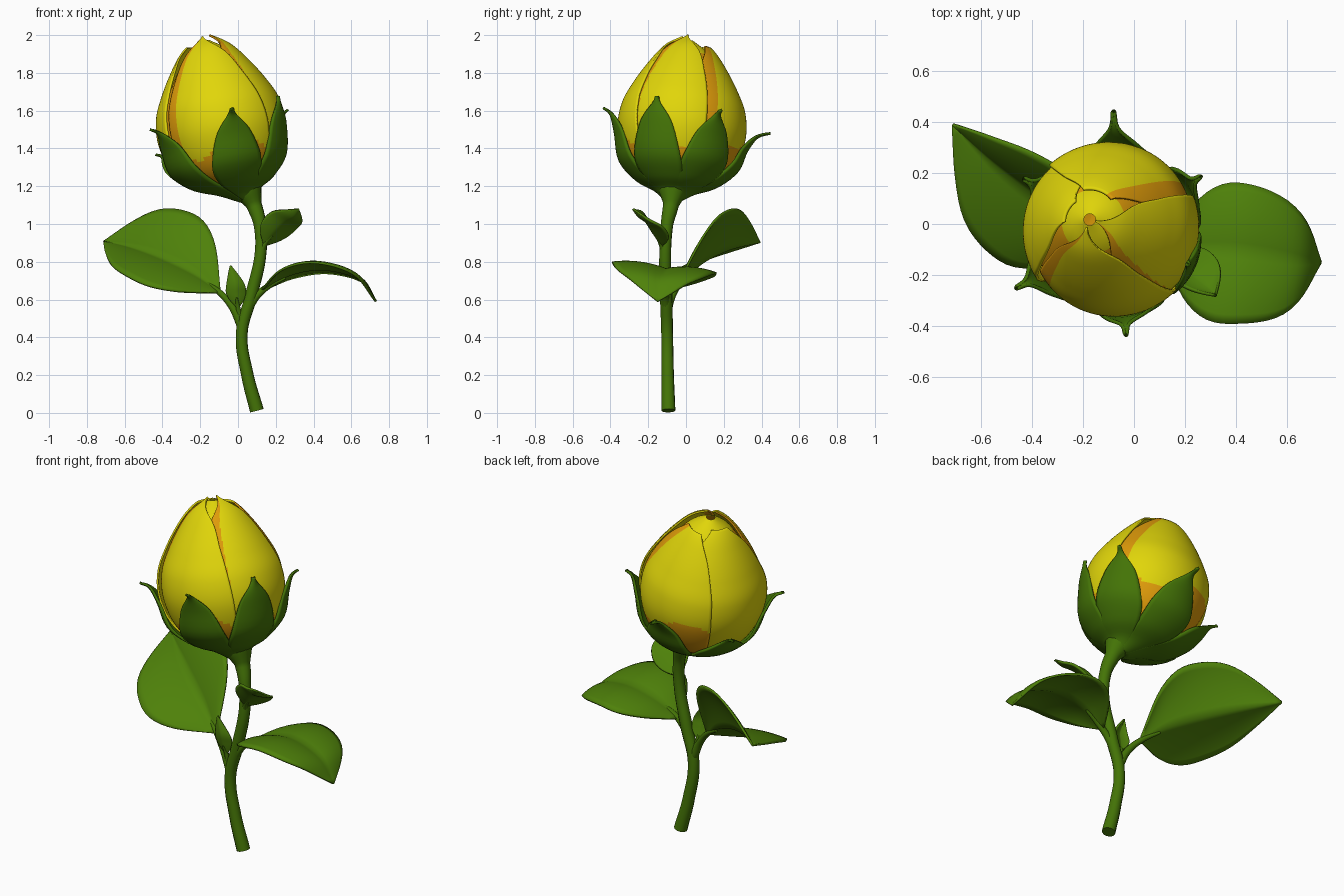
import bpy, bmesh
from math import sin, cos, radians, pi
from mathutils import Vector

if "Cube" in bpy.data.objects:
    bpy.data.objects.remove(bpy.data.objects["Cube"])


def material(name, rgb):
    m = bpy.data.materials.new(name)
    m.use_nodes = True
    m.diffuse_color = (*rgb, 1)
    bsdf = m.node_tree.nodes["Principled BSDF"]
    bsdf.inputs["Base Color"].default_value = (*rgb, 1)
    bsdf.inputs["Roughness"].default_value = 0.7
    return m


YELLOW = material("petal yellow", (0.75, 0.67, 0.003))
ORANGE = material("petal orange", (0.74, 0.33, 0.003))
LEAF = material("leaf green", (0.077, 0.22, 0.003))
STEM = material("stem green", (0.058, 0.175, 0.002))


def spline(points, t):
    """Smooth curve through evenly spaced points, t from 0 to 1."""
    p = [Vector(q) for q in points]
    f = min(max(t, 0), 1) * (len(p) - 1)
    i = min(int(f), len(p) - 2)
    f -= i
    b, c = p[i], p[i + 1]
    a = p[i - 1] if i else 2 * b - c
    d = p[i + 2] if i + 2 < len(p) else 2 * c - b
    return b + 0.5 * f * (c - a + f * (2 * a - 5 * b + 4 * c - d + f * (3 * (b - c) + d - a)))


def width(values, t):
    """Smooth value along an evenly spaced list."""
    return spline([(w, 0) for w in values], t).x


def sheet(name, func, nu, nv, mats, rule=None, thickness=0.0):
    """Surface from func(u, v), u in -1..1 across and v in 0..1 along."""
    bm = bmesh.new()
    rows = [[bm.verts.new(func(2 * i / nu - 1, j / nv)) for i in range(nu + 1)] for j in range(nv + 1)]
    for j in range(nv):
        for i in range(nu):
            f = bm.faces.new((rows[j][i], rows[j][i + 1], rows[j + 1][i + 1], rows[j + 1][i]))
            f.smooth = True
            if rule:
                f.material_index = rule(2 * (i + 0.5) / nu - 1, (j + 0.5) / nv)
    bmesh.ops.remove_doubles(bm, verts=bm.verts, dist=0.0005)
    me = bpy.data.meshes.new(name)
    bm.to_mesh(me)
    bm.free()
    for m in mats:
        me.materials.append(m)
    ob = bpy.data.objects.new(name, me)
    bpy.context.collection.objects.link(ob)
    if thickness:
        s = ob.modifiers.new("thickness", "SOLIDIFY")
        s.thickness = thickness
        s.offset = 0


def tube(name, points):
    """Round stalk through (x, y, z, radius) points."""
    cu = bpy.data.curves.new(name, "CURVE")
    cu.dimensions = "3D"
    cu.bevel_depth = 1
    cu.bevel_resolution = 4
    cu.resolution_u = 8
    cu.use_fill_caps = True
    sp = cu.splines.new("BEZIER")
    sp.bezier_points.add(len(points) - 1)
    for bp, (x, y, z, r) in zip(sp.bezier_points, points):
        bp.co = (x, y, z)
        bp.radius = r
        bp.handle_left_type = bp.handle_right_type = "AUTO"
    cu.materials.append(STEM)
    bpy.context.collection.objects.link(bpy.data.objects.new(name, cu))


# Tilted bud frame, bending toward the stem at its base
ORIGIN = Vector((-0.03, -0.05, 1.175))
TILT = Vector((0, 0, 1)).rotation_difference(Vector((-0.177, 0.083, 0.98)))


def bud(angle, z, r):
    k = max(0, (0.12 - z) / 0.18) ** 2
    p = Vector((r * cos(angle), r * sin(angle), z))
    return ORIGIN + TILT @ p + k * Vector((0.08, -0.02, 0))


BUD = [(0.02, 0.05), (0.06, 0.19), (0.15, 0.28), (0.3, 0.33), (0.44, 0.322),
       (0.56, 0.27), (0.68, 0.195), (0.77, 0.12), (0.835, 0.025)]


# Inner bud seen in the gaps between the petals
def core(u, v):
    z, r = spline(BUD, v)
    return bud(u * pi, z * 0.97, r * 0.92)


sheet("bud_core", core, 48, 40, [YELLOW, ORANGE], lambda u, v: int(v < 0.84))


# Outer petals, each tucked under its neighbour on one side;
# strip gives the orange margin along the tucked side
def petal(name, az, lean, half, top, tip, orange, strip):
    def point(u, v):
        w = width([0.85, 1, 1, 0.97, 0.92, 0.78, tip], v)
        z, r = spline(BUD, v * top)
        a = radians(az + lean * v * v + half * w * u)
        wave = 0.012 * sin(5 * v + 2 * u) * v * (1 - v)
        return bud(a, z, r * (0.985 + 0.045 * u) + wave + 0.004)

    def colour(u, v):
        margin = u < strip[0] + strip[1] * v
        return int(margin or v * top < orange + 0.04 * sin(4 * u + az))

    sheet(name, point, 48, 60, [YELLOW, ORANGE], colour, 0.01)


petal("petal_front", -94, -10, 52, 0.99, 0.1, 0.31, (-0.75, 0))
petal("petal_right", -30, 14, 50, 1.0, 0.1, 0.31, (-0.1, -0.6))
petal("petal_back", 68, 8, 65, 0.88, 0.45, 0.36, (-0.6, 0))
petal("petal_back_left", 146, 10, 68, 0.91, 0.4, 0.1, (-1, 0))


# Sepals forming the cup under the bud, with curled tips
def sepal(name, az, tz, tr):
    path = [(-0.05, 0.035), (0.0, 0.11), (0.05, 0.22), (0.14, 0.315),
            (tz * 0.7, 0.352), (tz * 0.92, 0.214 + 0.4 * tr), (tz, tr)]

    def point(u, v):
        z, r = spline(path, v)
        spread = width([34, 34, 31, 25, 15, 3.2, 0.7], v)
        return bud(radians(az + u * spread), z, r - 0.012 * u * u * v)

    sheet(name, point, 12, 28, [STEM], None, 0.014)


TIPS = [(-80, 0.4, 0.43), (-24, 0.44, 0.36), (29, 0.39, 0.42),
        (89, 0.35, 0.47), (150, 0.28, 0.42), (212, 0.38, 0.44)]
for n, tip in enumerate(TIPS, 1):
    sepal(f"sepal_{n}", *tip)


# Leaves: a midrib path with one side vector for each half of the blade
def leaf(name, rib, left, right, cup):
    left, right = Vector(left), Vector(right)
    up = (spline(rib, 0.6) - spline(rib, 0.4)).cross(left - right).normalized()

    def point(u, v):
        w = width([0.06, 0.66, 0.98, 1, 0.85, 0.48, 0.01], v)
        side = left if u > 0 else right
        bulge = cup * w * abs(u) * (1 - abs(u))
        return spline(rib, v) + side * (w * abs(u)) + up * bulge

    sheet(name, point, 16, 24, [LEAF], None, 0.012)


leaf("leaf_large_right",
     [(-0.1, -0.06, 0.64), (-0.22, 0.01, 0.73), (-0.38, 0.11, 0.81), (-0.55, 0.24, 0.87), (-0.71, 0.39, 0.905)],
     (-0.2, -0.21, -0.09), (0.09, 0.11, 0.26), 0.06)
leaf("leaf_large_left",
     [(0.13, -0.11, 0.65), (0.27, -0.1, 0.73), (0.45, -0.11, 0.76), (0.64, -0.14, 0.71), (0.73, -0.15, 0.59)],
     (0.02, 0.26, -0.02), (-0.04, -0.28, 0.035), 0.07)
leaf("leaf_small_upper",
     [(0.14, -0.13, 0.89), (0.18, -0.17, 0.95), (0.24, -0.21, 1.01), (0.29, -0.25, 1.04), (0.32, -0.28, 1.08)],
     (-0.07, -0.02, 0.05), (0.07, 0.09, -0.03), 0.02)
leaf("leaf_small_lower",
     [(0.0, -0.11, 0.56), (-0.01, -0.13, 0.63), (-0.015, -0.14, 0.69), (-0.04, -0.13, 0.78)],
     (-0.05, 0.02, 0), (0.05, 0.02, 0), 0.01)

# Stem and leaf stalks
tube("stem", [(0.1, -0.093, 0.012, 0.037), (0.05, -0.097, 0.2, 0.033), (0.02, -0.1, 0.42, 0.031),
              (0.07, -0.105, 0.62, 0.033), (0.12, -0.11, 0.85, 0.031), (0.115, -0.1, 1.0, 0.033),
              (0.085, -0.08, 1.1, 0.042), (0.05, -0.07, 1.18, 0.08)])
tube("stalk_large_right", [(0.02, -0.1, 0.46, 0.026), (-0.03, -0.09, 0.56, 0.02),
                           (-0.1, -0.06, 0.64, 0.016), (-0.19, -0.01, 0.7, 0.008)])
tube("stalk_large_left", [(0.05, -0.105, 0.55, 0.026), (0.1, -0.11, 0.62, 0.02),
                          (0.16, -0.11, 0.67, 0.016), (0.25, -0.1, 0.715, 0.008)])
tube("stalk_small_upper", [(0.115, -0.11, 0.81, 0.02), (0.14, -0.13, 0.89, 0.014), (0.18, -0.16, 0.94, 0.007)])
tube("stalk_small_lower", [(0.015, -0.1, 0.47, 0.018), (0.0, -0.11, 0.56, 0.012), (-0.008, -0.13, 0.61, 0.006)])
